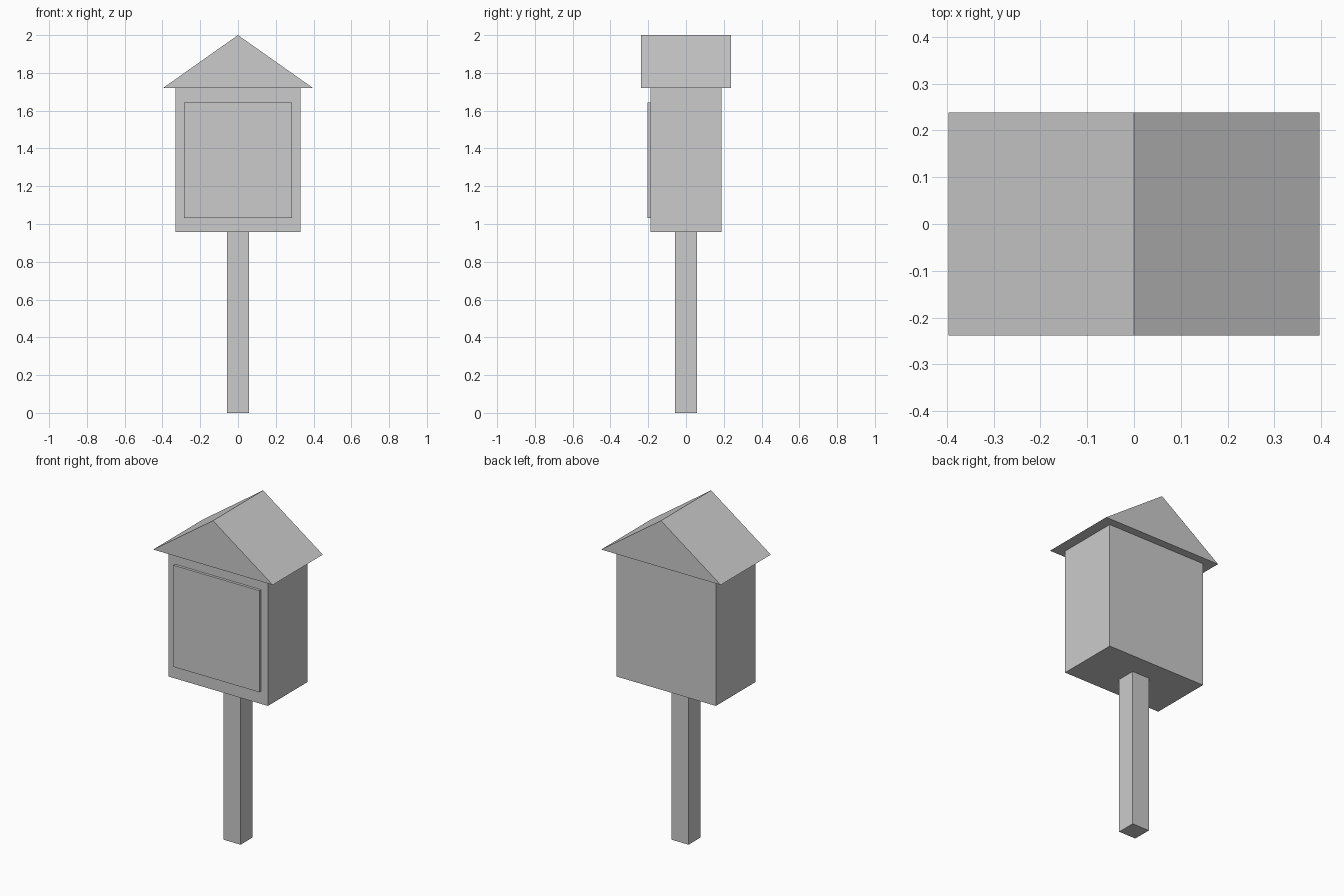
import bpy
import bmesh

default_cube = bpy.data.objects.get("Cube")
if default_cube:
    bpy.data.objects.remove(default_cube, do_unlink=True)

grey = bpy.data.materials.new("plain grey")
grey.use_nodes = True
grey.diffuse_color = (0.6, 0.6, 0.6, 1)
grey.node_tree.nodes["Principled BSDF"].inputs["Base Color"].default_value = grey.diffuse_color


def prism(name, profile, front, back):
    """Extrude an (x, z) outline from y = front to y = back."""
    bm = bmesh.new()
    face = bm.faces.new([bm.verts.new((x, front, z)) for x, z in profile])
    solid = bmesh.ops.extrude_face_region(bm, geom=[face])
    moved = [v for v in solid["geom"] if isinstance(v, bmesh.types.BMVert)]
    bmesh.ops.translate(bm, verts=moved, vec=(0, back - front, 0))
    bmesh.ops.recalc_face_normals(bm, faces=bm.faces)
    mesh = bpy.data.meshes.new(name)
    bm.to_mesh(mesh)
    bm.free()
    mesh.materials.append(grey)
    obj = bpy.data.objects.new(name, mesh)
    bpy.context.collection.objects.link(obj)
    return obj


def box(name, half_width, bottom, top, front, back):
    w = half_width
    return prism(name, [(-w, bottom), (w, bottom), (w, top), (-w, top)], front, back)


# Square post, cabinet, raised door panel
box("post", 0.057, 0, 0.957, -0.057, 0.057)
box("cabinet", 0.331, 0.957, 1.72, -0.189, 0.189)
box("door_panel", 0.285, 1.033, 1.643, -0.205, -0.189)

# Solid gable roof with overhang
prism("roof", [(-0.397, 1.72), (0.397, 1.72), (0, 2)], -0.238, 0.238)
